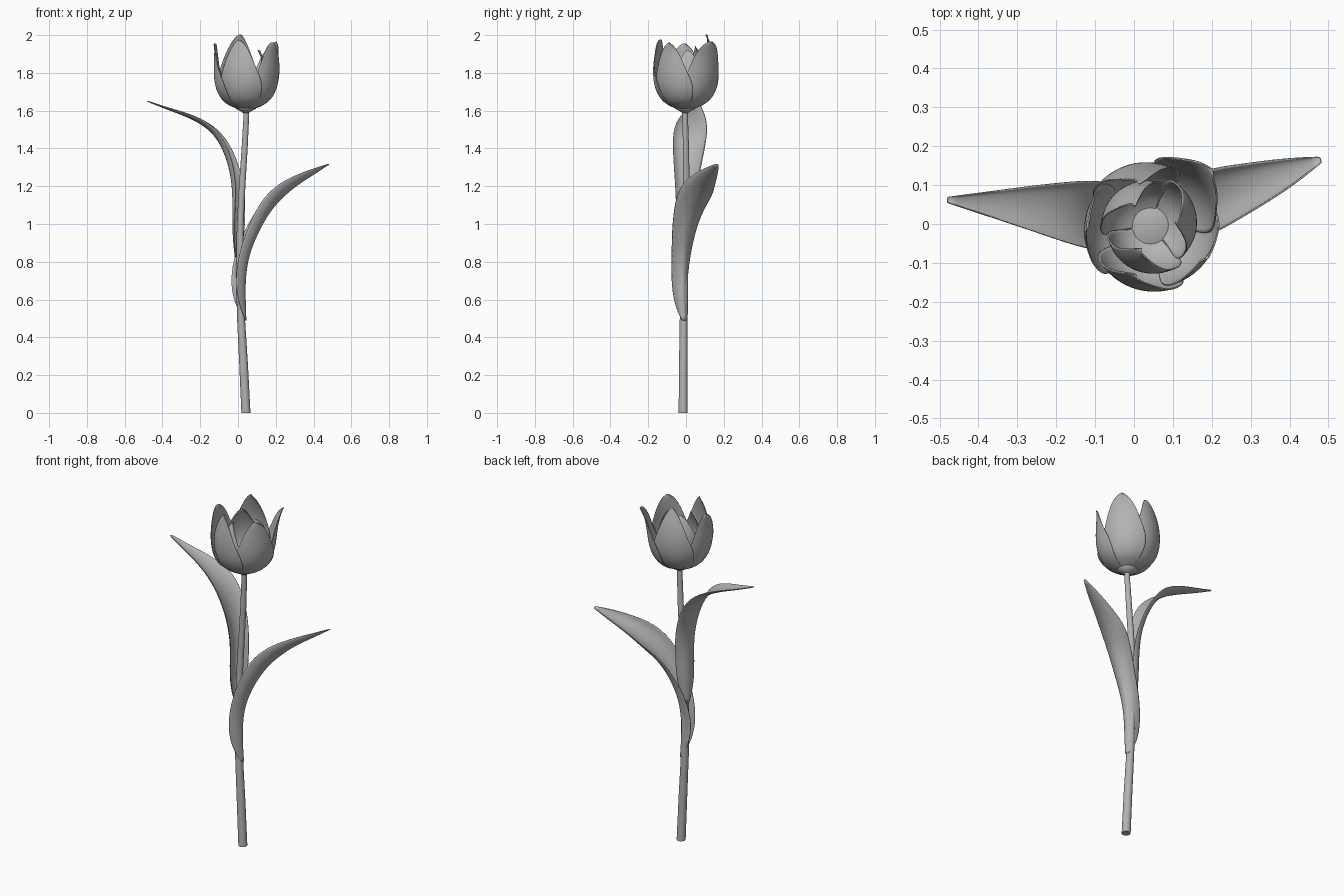
import bpy
import bmesh
from math import sin, cos, pi, radians
from mathutils import Vector, Matrix

cube = bpy.data.objects.get("Cube")
if cube:
    bpy.data.objects.remove(cube)

# One plain colour for the whole plant
grey = bpy.data.materials.new("soft grey")
grey.use_nodes = True
grey.diffuse_color = (0.45, 0.45, 0.45, 1)
shader = next(n for n in grey.node_tree.nodes if n.type == 'BSDF_PRINCIPLED')
shader.inputs["Base Color"].default_value = (0.45, 0.45, 0.45, 1)
shader.inputs["Roughness"].default_value = 0.7


def skin(name, rows, closed=False, blade=0):
    """Skin rows of points; closed makes a capped tube, blade adds thickness."""
    bm = bmesh.new()
    grid = [[bm.verts.new(p) for p in row] for row in rows]
    count = len(grid[0])
    for a, b in zip(grid, grid[1:]):
        for i in range(count if closed else count - 1):
            j = (i + 1) % count
            bm.faces.new((a[i], a[j], b[j], b[i]))
    if closed:
        bm.faces.new(grid[0][::-1])
        bm.faces.new(grid[-1])
    bmesh.ops.recalc_face_normals(bm, faces=bm.faces)
    mesh = bpy.data.meshes.new(name)
    bm.to_mesh(mesh)
    bm.free()
    mesh.materials.append(grey)
    obj = bpy.data.objects.new(name, mesh)
    bpy.context.collection.objects.link(obj)
    if blade:
        sub = obj.modifiers.new("smooth surface", 'SUBSURF')
        sub.levels = sub.render_levels = 2
        thick = obj.modifiers.new("thin blade", 'SOLIDIFY')
        thick.thickness = blade
        thick.offset = 0
    bpy.ops.object.select_all(action='DESELECT')
    obj.select_set(True)
    bpy.context.view_layer.objects.active = obj
    bpy.ops.object.shade_smooth_by_angle(angle=radians(50))


def ring(x, y, z, r, sides=20):
    return [Vector((x + r * cos(2 * pi * i / sides), y + r * sin(2 * pi * i / sides), z))
            for i in range(sides)]


# Stem: gently bowed, tapering upward (x, y, z, radius)
STEM = [(0.042, -0.015, 0, 0.024), (0.03, -0.014, 0.25, 0.023), (0.016, -0.012, 0.5, 0.021),
        (0.01, -0.008, 0.75, 0.02), (0.012, -0.002, 1.0, 0.018), (0.022, 0.002, 1.2, 0.017),
        (0.035, 0, 1.4, 0.016), (0.043, -0.004, 1.55, 0.015), (0.044, -0.005, 1.62, 0.016)]
skin("stem", [ring(*s) for s in STEM], closed=True)

# Receptacle: small collar under the petals
CX, CY = 0.042, -0.004
COLLAR = [(1.588, 0.016), (1.598, 0.03), (1.609, 0.052), (1.617, 0.054), (1.626, 0.03)]
skin("receptacle", [ring(CX, CY, z, r) for z, r in COLLAR], closed=True)

# Petal outline: height fraction, radius, half angle in degrees
PETAL = [(0, 0.025, 40), (0.06, 0.088, 45), (0.15, 0.13, 48), (0.3, 0.158, 48),
         (0.45, 0.167, 42), (0.6, 0.166, 33), (0.75, 0.158, 26), (0.88, 0.147, 18),
         (0.96, 0.139, 10), (1, 0.134, 2)]


def petal(name, angle, top, flare, size=1.0, spread=1.0):
    base = 1.605
    rows = []
    for t, r, half in PETAL:
        row = []
        for k in range(-3, 4):
            u = k / 3
            a = radians(angle + u * half * spread)
            # one edge tucks under the neighbour; the tip may flare
            rad = r * size + flare * t ** 4 + 0.007 * u * min(1, 4 * t)
            row.append(Vector((CX + rad * cos(a), CY + rad * sin(a), base + (top - base) * t)))
        rows.append(row)
    skin(name, rows, blade=0.004)


petal("front_petal", 255, 1.975, 0.003)
petal("front_left_petal", 328, 1.96, 0.03)
petal("back_left_petal", 40, 1.965, 0.075)
petal("back_petal", 106, 2.003, -0.018)
petal("right_petal", 182, 1.955, 0.03)
for i, (angle, top) in enumerate([(10, 1.92), (130, 1.94), (250, 1.91)]):
    petal(f"inner_petal_{i + 1}", angle, top, -0.03, 0.74, 1.3)


def leaf(name, stations, side):
    """Stations: x, y, z of the midrib, half width, roll in degrees, cup depth."""
    mid = [Vector(s[:3]) for s in stations]
    rows = []
    for i, (x, y, z, half, roll, cup) in enumerate(stations):
        tangent = (mid[min(i + 1, len(mid) - 1)] - mid[max(i - 1, 0)]).normalized()
        across = Vector((0, 1, 0))
        across = (across - tangent * across.dot(tangent)).normalized()
        across = Matrix.Rotation(radians(roll), 3, tangent) @ across
        inward = tangent.cross(across) * side
        rows.append([mid[i] + across * half * sin(u * pi / 2) + inward * cup * abs(u) ** 1.6
                     for u in (-1, -0.6, -0.25, 0, 0.25, 0.6, 1)])
    skin(name, rows, blade=0.004)


# Lower leaf: a deep channel around the stem that arches to the left
leaf("left_leaf", [
    (0.042, -0.008, 0.49, 0.012, 20, 0.006), (0.04, -0.012, 0.58, 0.034, 20, 0.052),
    (0.038, -0.014, 0.7, 0.042, 20, 0.07), (0.055, -0.012, 0.83, 0.05, 12, 0.065),
    (0.105, -0.006, 0.95, 0.062, 4, 0.065), (0.165, 0.014, 1.06, 0.078, -3, 0.07),
    (0.235, 0.052, 1.14, 0.088, -6, 0.06), (0.31, 0.086, 1.205, 0.066, -8, 0.04),
    (0.4, 0.126, 1.262, 0.042, -8, 0.022), (0.48, 0.165, 1.315, 0.008, -8, 0.002)], 1)

# Upper leaf hugs the other side and arches to the right
leaf("right_leaf", [
    (-0.012, 0.005, 0.825, 0.014, -35, 0.008), (-0.018, 0.012, 0.92, 0.045, -35, 0.03),
    (-0.021, 0.015, 1.05, 0.053, -33, 0.038), (-0.024, 0.015, 1.2, 0.06, -20, 0.04),
    (-0.057, 0.017, 1.35, 0.08, -8, 0.037), (-0.118, 0.023, 1.47, 0.092, -2, 0.033),
    (-0.2, 0.033, 1.535, 0.074, 0, 0.025), (-0.3, 0.045, 1.58, 0.049, 0, 0.015),
    (-0.39, 0.053, 1.612, 0.028, 0, 0.009), (-0.48, 0.062, 1.65, 0.007, 0, 0.002)], -1)
